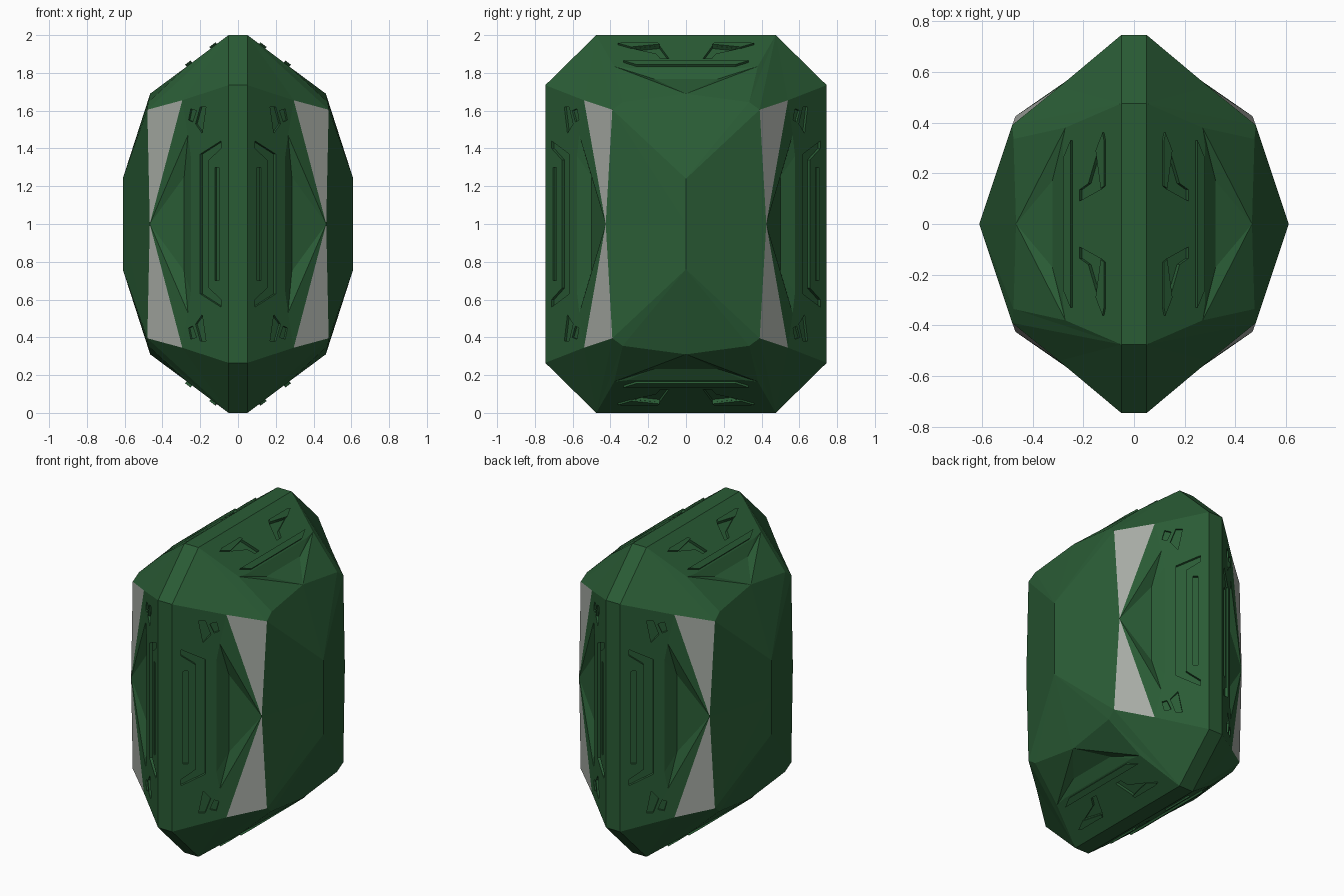
import bpy, bmesh
from mathutils import Vector
from itertools import product

if "Cube" in bpy.data.objects:
    bpy.data.objects.remove(bpy.data.objects["Cube"])


def material(name, col):
    m = bpy.data.materials.new(name)
    m.diffuse_color = (*col, 1)
    m.use_nodes = True
    m.node_tree.nodes["Principled BSDF"].inputs["Base Color"].default_value = m.diffuse_color
    return m


GREEN = material("deep green", (0.023, 0.107, 0.036))
GREY = material("pale grey", (0.39, 0.415, 0.38))
EIGHT = list(product((1, -1), repeat=3))


def finish(bm, name, mats):
    bmesh.ops.remove_doubles(bm, verts=bm.verts, dist=0.0005)
    bmesh.ops.recalc_face_normals(bm, faces=bm.faces)
    me = bpy.data.meshes.new(name)
    bm.to_mesh(me)
    bm.free()
    for m in mats:
        me.materials.append(m)
    ob = bpy.data.objects.new(name, me)
    bpy.context.collection.objects.link(ob)
    ob.location.z = 1
    return ob


# Surface frames: (x, v) on the front slope and on the top slope -> point, normal
def front(x, v):
    return Vector((x, .745 - .838 * (x - .05), v)), Vector((.642, .766, 0))


def top(x, v):
    return Vector((x, v, 1 - .752 * (x - .05))), Vector((.601, 0, .799))


# Cut stone: one octant of facets, mirrored on all three axes (centre at origin)
pt = {
    "a": (0, .745, 0), "b": (0, .745, .735), "c": (0, .475, 1), "d": (0, 0, 1),
    "r": (.05, .745, 0), "s": (.05, .745, .735), "t": (.05, .475, 1), "u": (.05, 0, 1),
    "O": (.61, 0, 0), "P": (.61, 0, .24),
    "A": (.48, .39, .605), "B": (.295, .54, .655), "C": (.467, .425, 0),
    "E": (.475, .335, .645), "F": (.465, 0, .69),
    "G": front(.265, .47)[0], "W": front(.25, .36)[0], "V": front(.25, 0)[0],
    "D": (.285, .50, .25), "K": (.285, .50, 0),
    "H": top(.27, .38)[0], "X": top(.28, .31)[0], "Y": top(.28, 0)[0],
    "S": (.322, .17, .768), "T": (.322, 0, .768),
}
facets = ["absr", "bcts", "cdut",                   # rim
          "OPA", "OAC", "PAE", "PEF",               # table
          "rsBGWV", "GWD", "WVKD", "BGC", "GDC", "DKC",   # front slope with hollow
          "utHXY", "HXS", "XYTS", "HSF", "STF", "HEF", "tHE",  # top slope with hollow
          "stB", "tAB", "tEA",                      # corner
          "ABC"]                                    # grey side panel
bm = bmesh.new()
for s in EIGHT:
    for f in facets:
        vs = [bm.verts.new([p * q for p, q in zip(pt[k], s)]) for k in f]
        bm.faces.new(vs).material_index = int(f == "ABC")
gem = finish(bm, "gem_body", [GREEN, GREY])


def prism(bm, frame, poly, lo, hi, signs):
    """Extrude a flat outline from depth lo to hi along the slope normal."""
    for s in signs:
        rings = []
        for h in (lo, hi):
            ring = []
            for x, v in poly:
                p, n = frame(x, v)
                p = p + n * h
                ring.append(bm.verts.new([a * b for a, b in zip(p, s)]))
            rings.append(ring)
        k = len(poly)
        bm.faces.new(rings[0])
        bm.faces.new(rings[1])
        for i in range(k):
            j = (i + 1) % k
            bm.faces.new((rings[0][i], rings[0][j], rings[1][j], rings[1][i]))


def sym(half):
    """Complete an outline by reflecting its second coordinate."""
    return half + [(x, -v) for x, v in reversed(half)]


XY = [s for s in EIGHT if s[2] == 1]
XZ = [s for s in EIGHT if s[1] == 1]

# Carved grooves
bm = bmesh.new()
bracket = [(.09, .44), (.2, .37), (.2, -.37), (.09, -.44),
           (.09, -.40), (.155, -.34), (.155, .34), (.09, .40)]
prism(bm, front, bracket, -.018, .03, XY)
prism(bm, front, sym([(.1, .30), (.122, .30)]), -.014, .03, XY)
prism(bm, front, [(.17, .62), (.20, .62), (.225, .53), (.19, .48)], -.014, .03, EIGHT)
prism(bm, front, [(.22, .60), (.25, .61), (.262, .55), (.24, .54)], -.012, .03, EIGHT)
prism(bm, top, [(.145, .28), (.125, .14), (.215, .09), (.215, .135), (.18, .16)],
      -.018, .05, EIGHT)
cutter = finish(bm, "groove_cutter", [GREEN])

mod = gem.modifiers.new("grooves", 'BOOLEAN')
mod.operation = 'DIFFERENCE'
mod.solver = 'EXACT'
mod.object = cutter
bpy.context.view_layer.update()
carved = bpy.data.meshes.new_from_object(
    gem.evaluated_get(bpy.context.evaluated_depsgraph_get()))
gem.modifiers.clear()
gem.data = carved
bpy.data.objects.remove(cutter)

# Raised bars on the top and bottom slopes
bm = bmesh.new()
prism(bm, top, sym([(.243, .33), (.272, .26)]), -.01, .013, XZ)
prism(bm, top, [(.118, .36), (.112, .33), (.112, .15), (.125, .14), (.145, .29)],
      -.01, .011, EIGHT)
finish(bm, "raised_trim", [GREEN])
